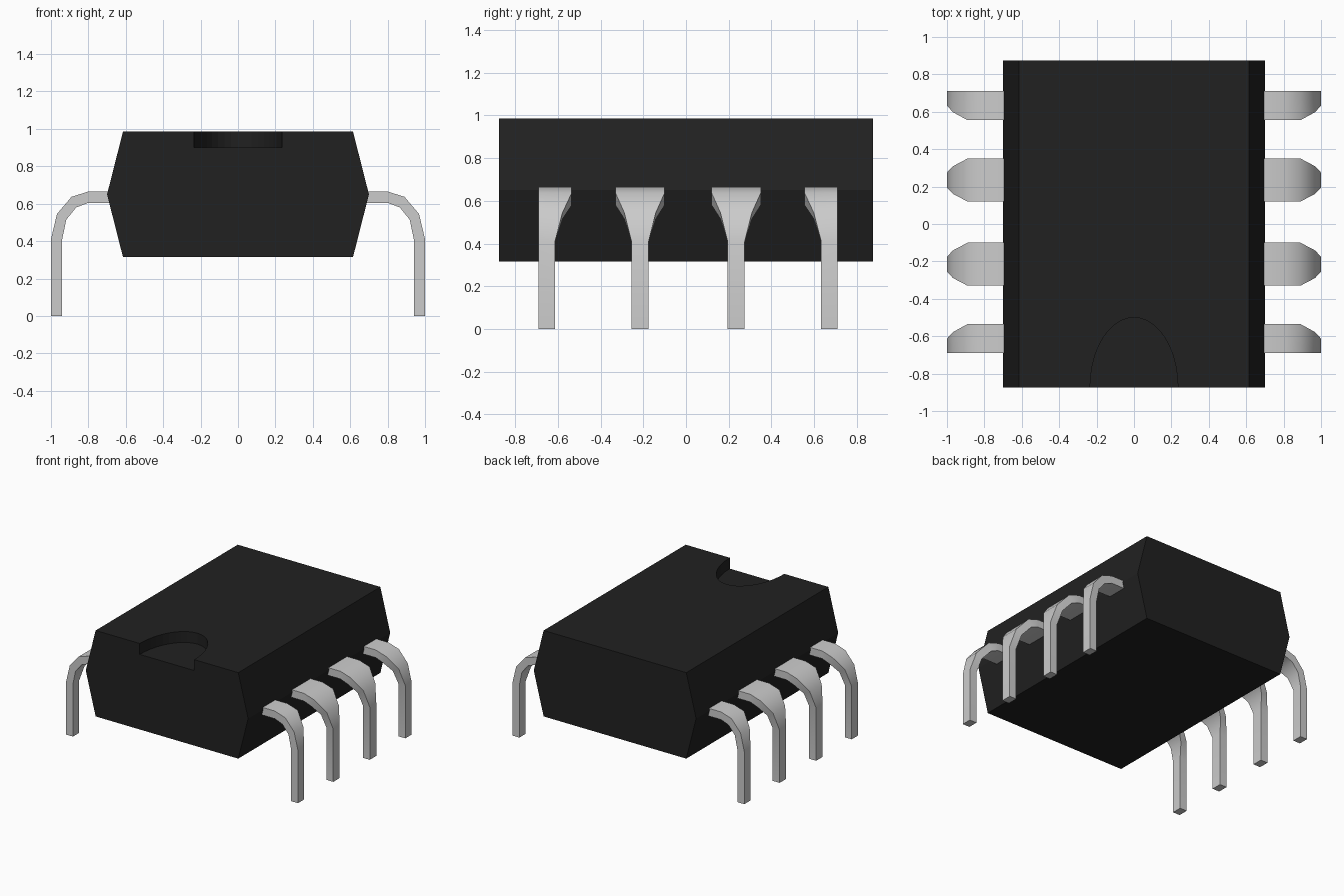
import bpy, bmesh, math

if "Cube" in bpy.data.objects:
    bpy.data.objects.remove(bpy.data.objects["Cube"])


def make_object(name, bm):
    bmesh.ops.recalc_face_normals(bm, faces=bm.faces)
    mesh = bpy.data.meshes.new(name)
    bm.to_mesh(mesh)
    bm.free()
    obj = bpy.data.objects.new(name, mesh)
    bpy.context.collection.objects.link(obj)
    return obj


def prism(name, points, offset):
    # extrude a closed outline along an offset vector
    bm = bmesh.new()
    face = bm.faces.new([bm.verts.new(p) for p in points])
    ext = bmesh.ops.extrude_face_region(bm, geom=[face])
    verts = [g for g in ext["geom"] if isinstance(g, bmesh.types.BMVert)]
    bmesh.ops.translate(bm, verts=verts, vec=offset)
    return make_object(name, bm)


# Body: six-sided profile extruded front to back
outline = [(-0.70, 0.65), (-0.615, 0.985), (0.615, 0.985),
           (0.70, 0.65), (0.615, 0.315), (-0.615, 0.315)]
body = prism("body", [(x, -0.875, z) for x, z in outline], (0, 1.75, 0))
black = bpy.data.materials.new("black_plastic")
black.diffuse_color = (0.015, 0.015, 0.015, 1)
black.use_nodes = True
black.node_tree.nodes["Principled BSDF"].inputs["Base Color"].default_value = black.diffuse_color
body.data.materials.append(black)

# Rounded notch cut into the top at the front edge
ring = [2 * math.pi * i / 40 for i in range(40)]
cutter = prism("notch_cutter", [(0.235 * math.cos(a), -0.875 + 0.375 * math.sin(a), 0.90)
                                for a in ring], (0, 0, 0.3))
cutter.data.materials.append(black)
cutter.hide_render = True
cutter.display_type = 'WIRE'
cut = body.modifiers.new("notch", 'BOOLEAN')
cut.operation = 'DIFFERENCE'
cut.solver = 'EXACT'
cut.object = cutter

# Pin sections: outer (x, z), inner (x, z), share of the taper (1 wide, 0 narrow)
SECTIONS = [
    ((0.68, 0.665), (0.68, 0.605), 1.0),
    ((0.80, 0.665), (0.80, 0.605), 1.0),
    ((0.89, 0.637), (0.865, 0.58), 1.0),
    ((0.968, 0.545), (0.918, 0.515), 0.45),
    ((1.00, 0.41), (0.94, 0.41), 0.0),
    ((1.00, 0.0), (0.94, 0.0), 0.0),
]


def pin(name, y, wide, narrow, side):
    # wide and narrow are (low, high) y extents around y
    bm = bmesh.new()
    rings = []
    for (ox, oz), (ix, iz), t in SECTIONS:
        lo, hi = (y + n + (w - n) * t for w, n in zip(wide, narrow))
        rings.append([bm.verts.new(p) for p in (
            (side * ox, lo, oz), (side * ox, hi, oz),
            (side * ix, hi, iz), (side * ix, lo, iz))])
    for a, b in zip(rings, rings[1:]):
        for i in range(4):
            j = (i + 1) % 4
            bm.faces.new((a[i], a[j], b[j], b[i]))
    bm.faces.new(rings[0])
    bm.faces.new(rings[-1])
    obj = make_object(name, bm)
    bpy.ops.object.select_all(action='DESELECT')
    obj.select_set(True)
    bpy.context.view_layer.objects.active = obj
    bpy.ops.object.shade_smooth_by_angle(angle=math.radians(40))


# Four pins per side: full-width in the middle, half-width at the ends
for side, label in ((1, "right"), (-1, "left")):
    for i, y in enumerate((-0.215, 0.235)):
        pin(f"{label}_middle_pin_{i + 1}", y, (-0.115, 0.115), (-0.04, 0.04), side)
    pin(f"{label}_front_pin", -0.69, (0, 0.155), (0, 0.077), side)
    pin(f"{label}_back_pin", 0.71, (-0.155, 0), (-0.077, 0), side)
